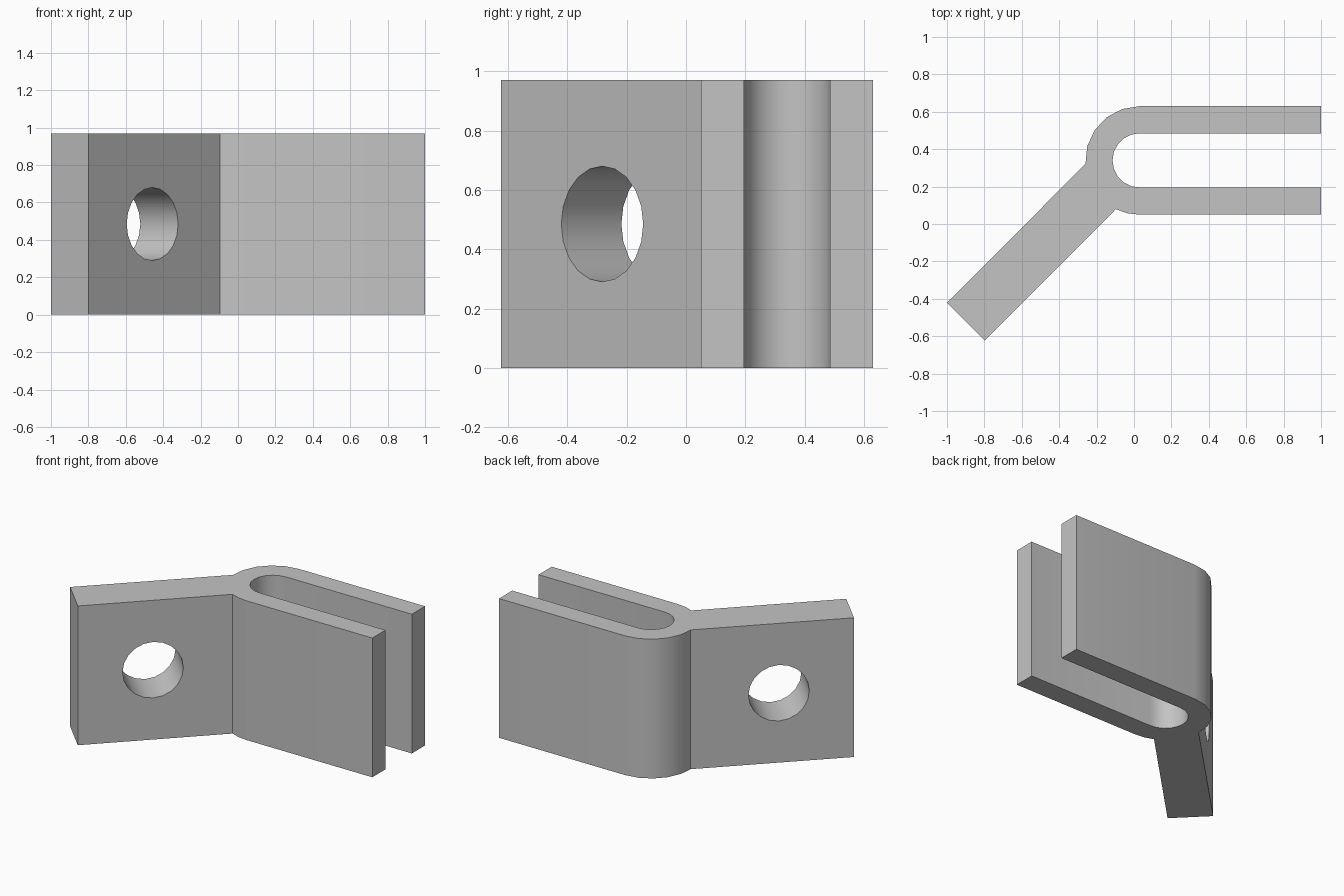
import bpy
import bmesh
from math import sin, cos, radians
from mathutils import Vector, Matrix

default = bpy.data.objects.get("Cube")
if default:
    bpy.data.objects.remove(default, do_unlink=True)

HEIGHT = 0.97
CENTRE = Vector((0.03, 0.34))
OUTER, INNER = 0.29, 0.145
TIP_X = 1.0

grey = bpy.data.materials.new("plain grey")
grey.use_nodes = True
colour = (0.55, 0.55, 0.55, 1)
grey.diffuse_color = colour
grey.node_tree.nodes["Principled BSDF"].inputs["Base Color"].default_value = colour


def arc(radius, start, end, steps):
    """Points along an arc around the bend centre."""
    angles = [radians(start + (end - start) * i / steps) for i in range(steps + 1)]
    return [CENTRE + radius * Vector((cos(a), sin(a))) for a in angles]


def add_object(name, bm):
    bmesh.ops.recalc_face_normals(bm, faces=bm.faces)
    mesh = bpy.data.meshes.new(name)
    bm.to_mesh(mesh)
    bm.free()
    mesh.materials.append(grey)
    obj = bpy.data.objects.new(name, mesh)
    bpy.context.collection.objects.link(obj)
    return obj


# Clevis and angled arm share one outline, extruded upwards
outline = [Vector((TIP_X, CENTRE.y + OUTER))]
outline += arc(OUTER, 90, 183.8, 5)
outline += [Vector((-1.0, -0.42)), Vector((-0.798, -0.624))]
outline += arc(OUTER, 244, 270, 2)
outline += [Vector((TIP_X, CENTRE.y - OUTER)), Vector((TIP_X, CENTRE.y - INNER))]
outline += arc(INNER, 270, 90, 10)
outline += [Vector((TIP_X, CENTRE.y + INNER))]

bm = bmesh.new()
base = bm.faces.new([bm.verts.new((p.x, p.y, 0)) for p in outline])
top = bmesh.ops.extrude_face_region(bm, geom=[base], use_keep_orig=True)
bmesh.ops.translate(bm, vec=(0, 0, HEIGHT),
                    verts=[v for v in top["geom"] if isinstance(v, bmesh.types.BMVert)])
bracket = add_object("bracket", bm)

# Round hole square to the arm
bm = bmesh.new()
turn = (Matrix.Translation((-0.56, -0.18, HEIGHT / 2))
        @ Matrix.Rotation(radians(45), 4, "Z") @ Matrix.Rotation(radians(90), 4, "X"))
bmesh.ops.create_cone(bm, cap_ends=True, segments=20, radius1=0.195, radius2=0.195,
                      depth=0.8, matrix=turn)
cutter = add_object("hole_cutter", bm)
cutter.hide_render = True

hole = bracket.modifiers.new("hole", "BOOLEAN")
hole.operation = "DIFFERENCE"
hole.solver = "EXACT"
hole.object = cutter

bpy.ops.object.select_all(action="DESELECT")
bracket.select_set(True)
bpy.context.view_layer.objects.active = bracket
bpy.ops.object.modifier_apply(modifier=hole.name)
bpy.data.objects.remove(cutter, do_unlink=True)
bpy.ops.object.shade_smooth_by_angle(angle=radians(30))
